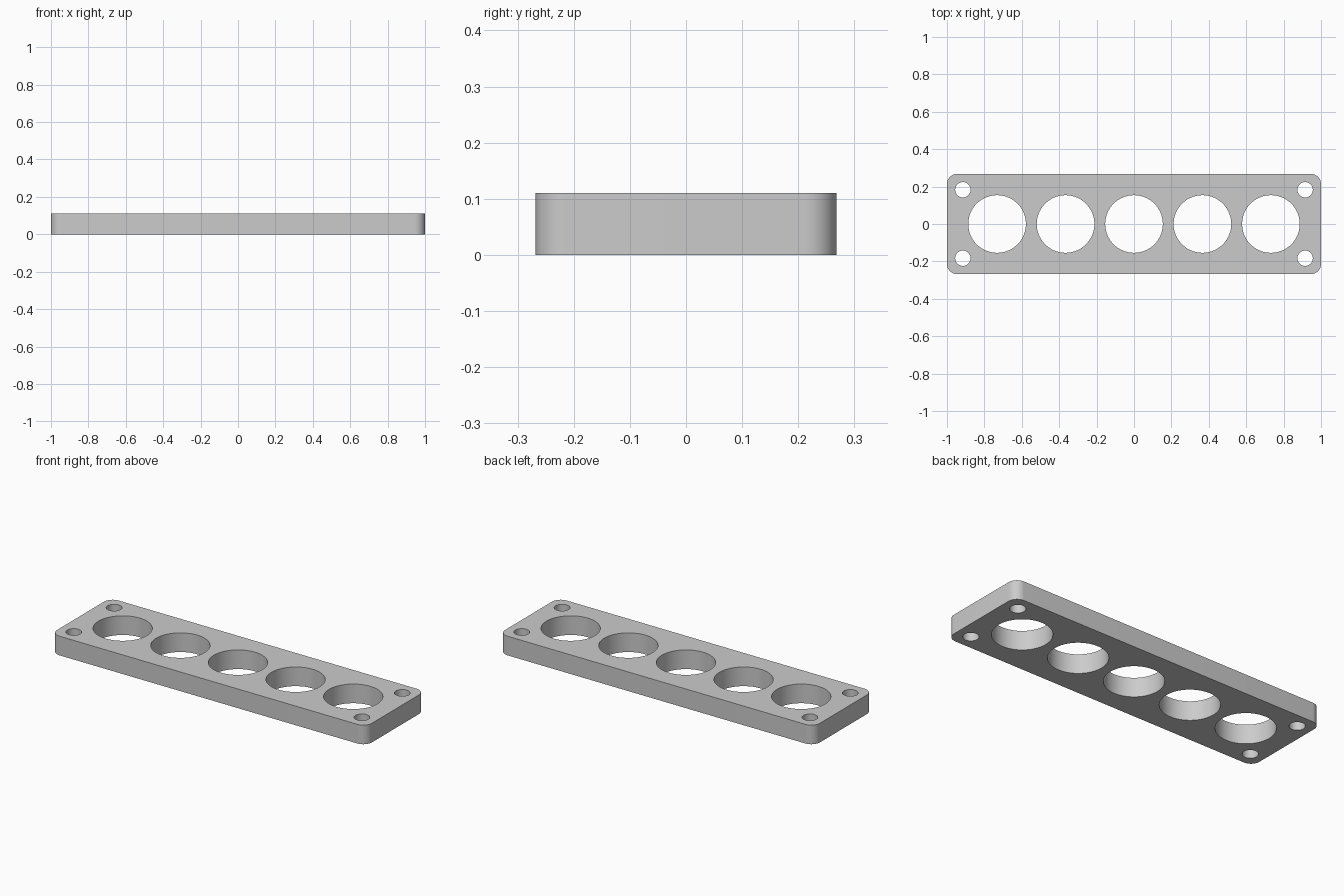
import bpy
import bmesh
import math
from mathutils import Matrix

LENGTH, DEPTH, HEIGHT = 2.0, 0.536, 0.11
CORNER_RADIUS = 0.055
PITCH = 0.366

cube = bpy.data.objects.get("Cube")
if cube:
    bpy.data.objects.remove(cube, do_unlink=True)


def make_material(name, colour):
    mat = bpy.data.materials.new(name)
    mat.use_nodes = True
    mat.diffuse_color = colour
    bsdf = mat.node_tree.nodes["Principled BSDF"]
    bsdf.inputs["Base Color"].default_value = colour
    return mat


def make_object(name, bm, mat):
    mesh = bpy.data.meshes.new(name)
    bm.to_mesh(mesh)
    bm.free()
    mesh.materials.append(mat)
    obj = bpy.data.objects.new(name, mesh)
    bpy.context.collection.objects.link(obj)
    return obj


def add_hole(bm, x, y, radius, sides):
    bmesh.ops.create_cone(
        bm, cap_ends=True, segments=sides, radius1=radius, radius2=radius,
        depth=HEIGHT * 2, matrix=Matrix.Translation((x, y, HEIGHT / 2)))


grey = make_material("light grey", (0.6, 0.6, 0.6, 1))

# Flat plate with rounded vertical corners
bm = bmesh.new()
bmesh.ops.create_cube(
    bm, size=1, matrix=Matrix.Translation((0, 0, HEIGHT / 2))
    @ Matrix.Diagonal((LENGTH, DEPTH, HEIGHT, 1)))
uprights = [e for e in bm.edges
            if abs(e.verts[0].co.z - e.verts[1].co.z) > HEIGHT / 2]
bmesh.ops.bevel(bm, geom=uprights, offset=CORNER_RADIUS, segments=12,
                profile=0.5, affect='EDGES')
plate = make_object("holder_plate", bm, grey)

# Row of large holes and four corner screw holes
bm = bmesh.new()
for i in range(-2, 3):
    add_hole(bm, i * PITCH, 0, 0.154, 96)
for sx in (-1, 1):
    for sy in (-1, 1):
        add_hole(bm, sx * PITCH * 2.5, sy * PITCH / 2, 0.041, 48)
cutter = make_object("hole_cutter", bm, grey)
cutter.hide_render = True

cut = plate.modifiers.new("holes", 'BOOLEAN')
cut.operation = 'DIFFERENCE'
cut.solver = 'EXACT'
cut.object = cutter

# Bake the cut, then drop the cutter and smooth the curved walls
bpy.ops.object.select_all(action='DESELECT')
plate.select_set(True)
bpy.context.view_layer.objects.active = plate
bpy.ops.object.modifier_apply(modifier=cut.name)
bpy.data.objects.remove(cutter, do_unlink=True)
bpy.ops.object.shade_smooth_by_angle(angle=math.radians(30))
